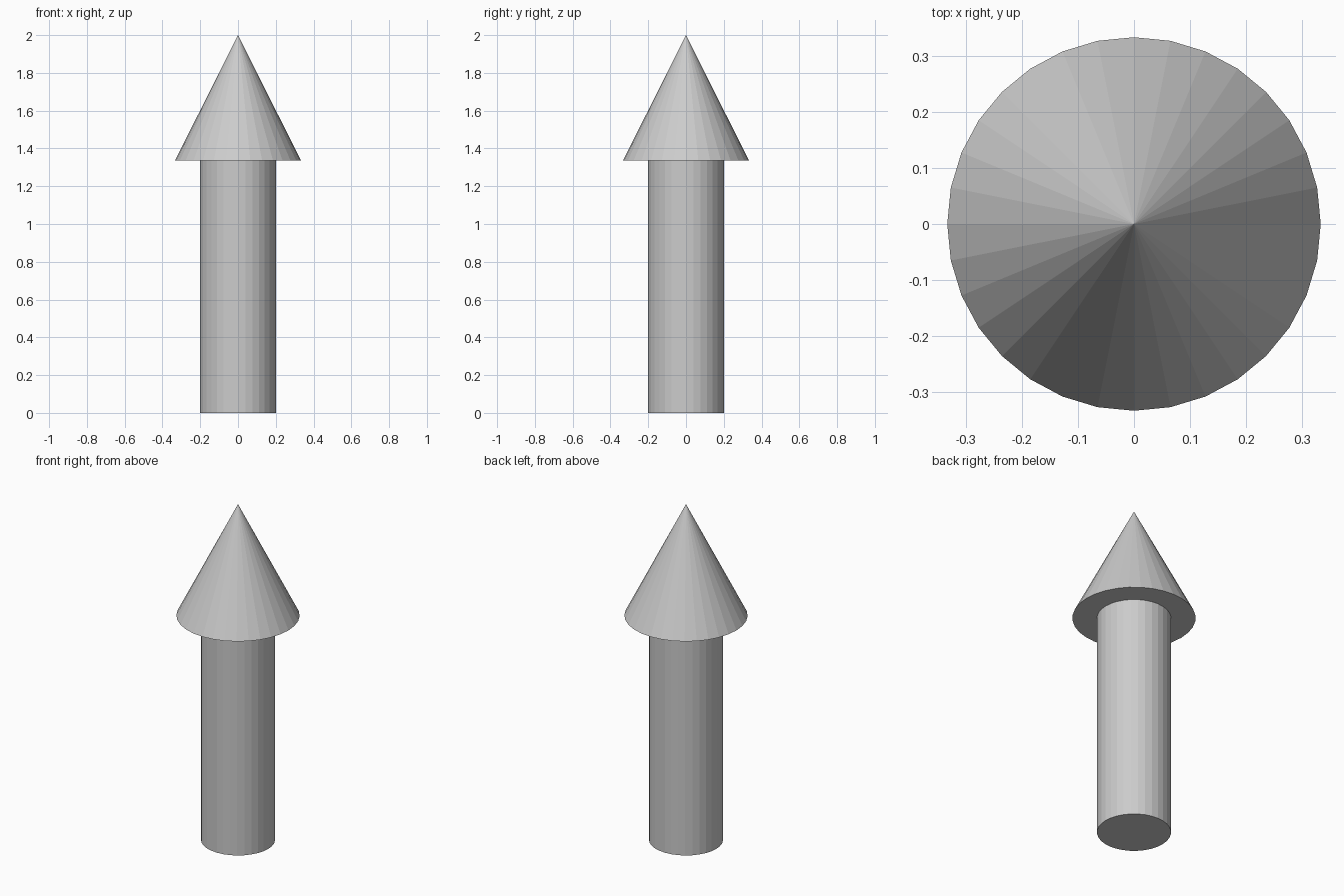
import bpy

if "Cube" in bpy.data.objects:
    bpy.data.objects.remove(bpy.data.objects["Cube"])

SIDES = 32
NECK = 1.337   # height where shaft meets head
TOP = 2.0

# Shaft
bpy.ops.mesh.primitive_cylinder_add(vertices=SIDES, radius=0.2, depth=NECK,
                                    location=(0, 0, NECK / 2))
bpy.context.object.name = "arrow_shaft"

# Pointed head
bpy.ops.mesh.primitive_cone_add(vertices=SIDES, radius1=0.333, radius2=0,
                                depth=TOP - NECK,
                                location=(0, 0, (TOP + NECK) / 2))
bpy.context.object.name = "arrow_head"
